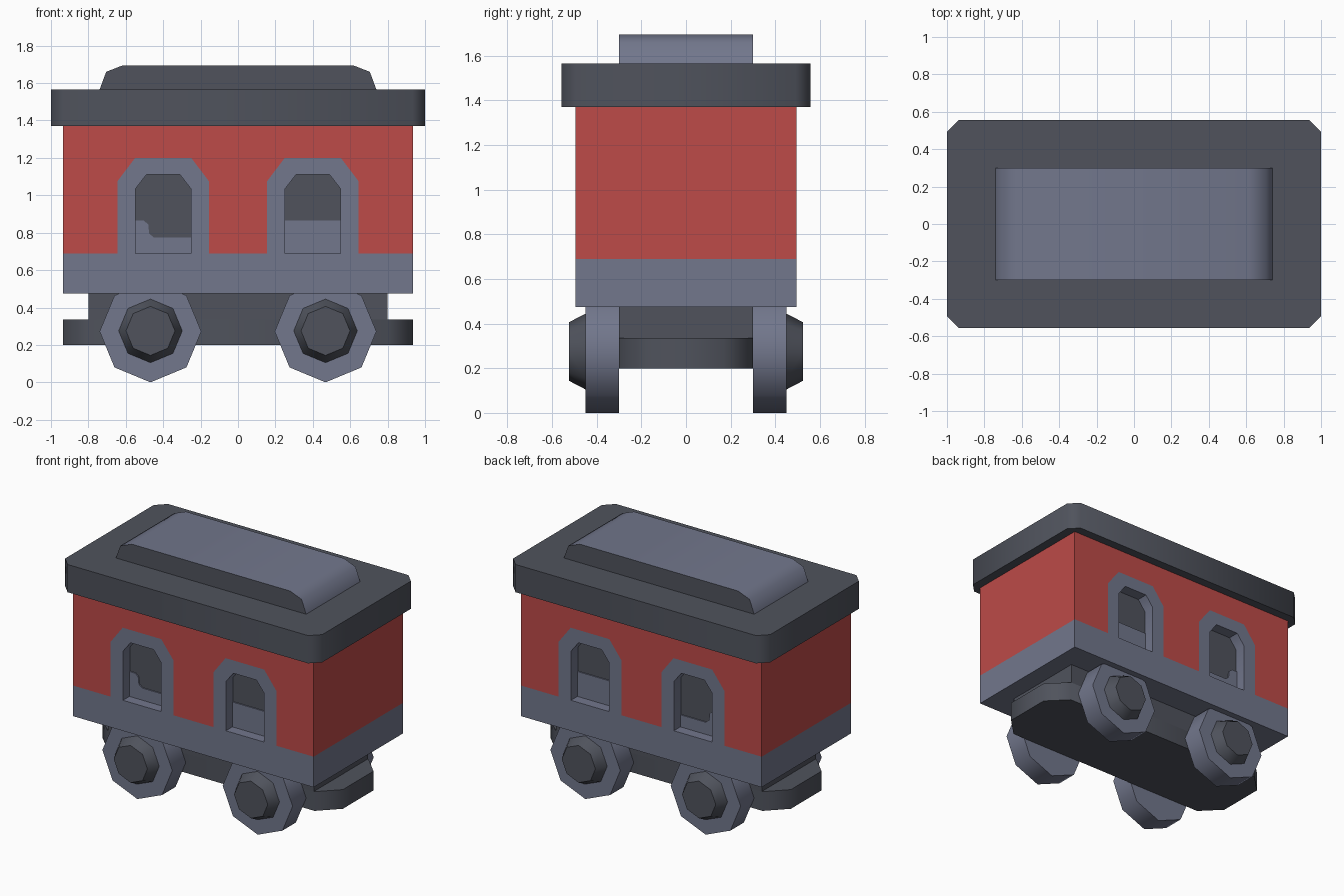
import bpy, bmesh
from math import sin, cos, pi, radians
from mathutils import Vector

cube = bpy.data.objects.get("Cube")
if cube:
    bpy.data.objects.remove(cube, do_unlink=True)


def material(name, rgb):
    m = bpy.data.materials.new(name)
    m.use_nodes = True
    color = (*rgb, 1)
    m.diffuse_color = color
    bsdf = next(n for n in m.node_tree.nodes if n.type == 'BSDF_PRINCIPLED')
    bsdf.inputs["Base Color"].default_value = color
    return m


RED = material("red paint", (0.51, 0.069, 0.065))
LIGHT = material("light slate", (0.168, 0.184, 0.262))
DARK = material("dark slate", (0.079, 0.086, 0.108))


def prism(name, profile, axis, lo, hi, mats, rule=None, taper=1.0):
    """Extrude a 2D profile along y or z; taper scales the far end about its centre."""
    cu = sum(p[0] for p in profile) / len(profile)
    cv = sum(p[1] for p in profile) / len(profile)

    def place(u, v, d):
        return Vector((u, d, v)) if axis == 'y' else Vector((u, v, d))

    bm = bmesh.new()
    near = [bm.verts.new(place(u, v, lo)) for u, v in profile]
    far = [bm.verts.new(place(cu + (u - cu) * taper, cv + (v - cv) * taper, hi))
           for u, v in profile]
    n = len(profile)
    bm.faces.new(near)
    bm.faces.new(far[::-1])
    for i in range(n):
        j = (i + 1) % n
        bm.faces.new((near[j], near[i], far[i], far[j]))
    bmesh.ops.recalc_face_normals(bm, faces=bm.faces)
    bm.normal_update()
    for f in bm.faces:
        f.smooth = True
        if rule:
            f.material_index = rule(f.normal)
    for e in bm.edges:
        e.smooth = e.calc_face_angle(pi) < radians(50)
    mesh = bpy.data.meshes.new(name)
    bm.to_mesh(mesh)
    bm.free()
    for m in mats:
        mesh.materials.append(m)
    obj = bpy.data.objects.new(name, mesh)
    bpy.context.collection.objects.link(obj)
    return obj


def rect(x, y, c=0.0):
    """Centred rectangle with optional chamfered corners."""
    if not c:
        return [(-x, -y), (x, -y), (x, y), (-x, y)]
    return [(-x + c, -y), (x - c, -y), (x, -y + c), (x, y - c),
            (x - c, y), (-x + c, y), (-x, y - c), (-x, -y + c)]


def arch(cx, half, top_half, base, shoulder, top):
    """Open arch outline from its left foot to its right foot."""
    return [(cx - half, base), (cx - half, shoulder), (cx - top_half, top),
            (cx + top_half, top), (cx + half, shoulder), (cx + half, base)]


def octagon(cx, cz, r):
    return [(cx + r * sin(i * pi / 4), cz + r * cos(i * pi / 4)) for i in range(8)]


BX, BY, WALL = 0.935, 0.495, 0.08
SILL, EAVES, FLOOR = 0.69, 1.37, 0.475
WINDOWS = (-0.4, 0.4)


def outer(cx):
    return arch(cx, 0.245, 0.15, SILL, 1.075, 1.2)


def inner(cx):
    return arch(cx, 0.148, 0.09, SILL, 1.035, 1.11)


# Chassis
prism("chassis_plate", rect(0.935, 0.3, 0.13), 'z', 0.2, 0.335, [DARK])
prism("chassis_block", rect(0.8, 0.3), 'z', 0.335, FLOOR, [DARK])

# Body base and inner cabin (dark behind the windows, red at the ends)
prism("body_base", rect(BX, BY), 'z', FLOOR, SILL, [LIGHT])
prism("cabin_core", rect(BX, BY - WALL), 'z', SILL, EAVES, [RED, DARK],
      lambda n: 1 if abs(n.y) > 0.5 else 0)

# Side walls, window frames and seats on both sides
wall = [(-BX, SILL)] + outer(-0.4) + outer(0.4) + [(BX, SILL), (BX, EAVES), (-BX, EAVES)]
seats = {
    "seat_low": [(-0.548, SILL), (-0.252, SILL), (-0.252, 0.775), (-0.45, 0.775),
                 (-0.475, 0.795), (-0.48, 0.845), (-0.505, 0.865), (-0.548, 0.865)],
    "seat_high": [(0.252, SILL), (0.548, SILL), (0.548, 0.865), (0.252, 0.865)],
}
for side, s in (("front", -1), ("back", 1)):
    face, recess = s * BY, s * (BY - WALL)
    prism(side + "_wall", wall, 'y', face, recess, [RED])
    for label, cx in zip(("right", "left"), WINDOWS):
        prism(f"{side}_{label}_window_frame", outer(cx) + inner(cx)[::-1],
              'y', face, recess, [LIGHT])
    for seat, outline in seats.items():
        prism(f"{side}_{seat}", outline, 'y', recess, recess + s * 0.008, [LIGHT])

# Roof slab and raised roof light with dark flanks
prism("roof", rect(1.0, 0.557, 0.065), 'z', EAVES, 1.565, [DARK])
prism("raised_roof", [(-0.74, 1.565), (-0.705, 1.66), (-0.615, 1.695),
                      (0.615, 1.695), (0.705, 1.66), (0.74, 1.565)],
      'y', -0.3, 0.3, [LIGHT, DARK], lambda n: 1 if abs(n.y) > 0.5 else 0)

# Wheels with tapered hubs
for side, s in (("front", -1), ("back", 1)):
    for label, cx in (("right", -0.468), ("left", 0.468)):
        prism(f"{side}_{label}_wheel", octagon(cx, 0.272, 0.272),
              'y', s * 0.3, s * 0.45, [LIGHT])
        prism(f"{side}_{label}_hub", octagon(cx, 0.275, 0.17),
              'y', s * 0.45, s * 0.525, [DARK], taper=0.77)
